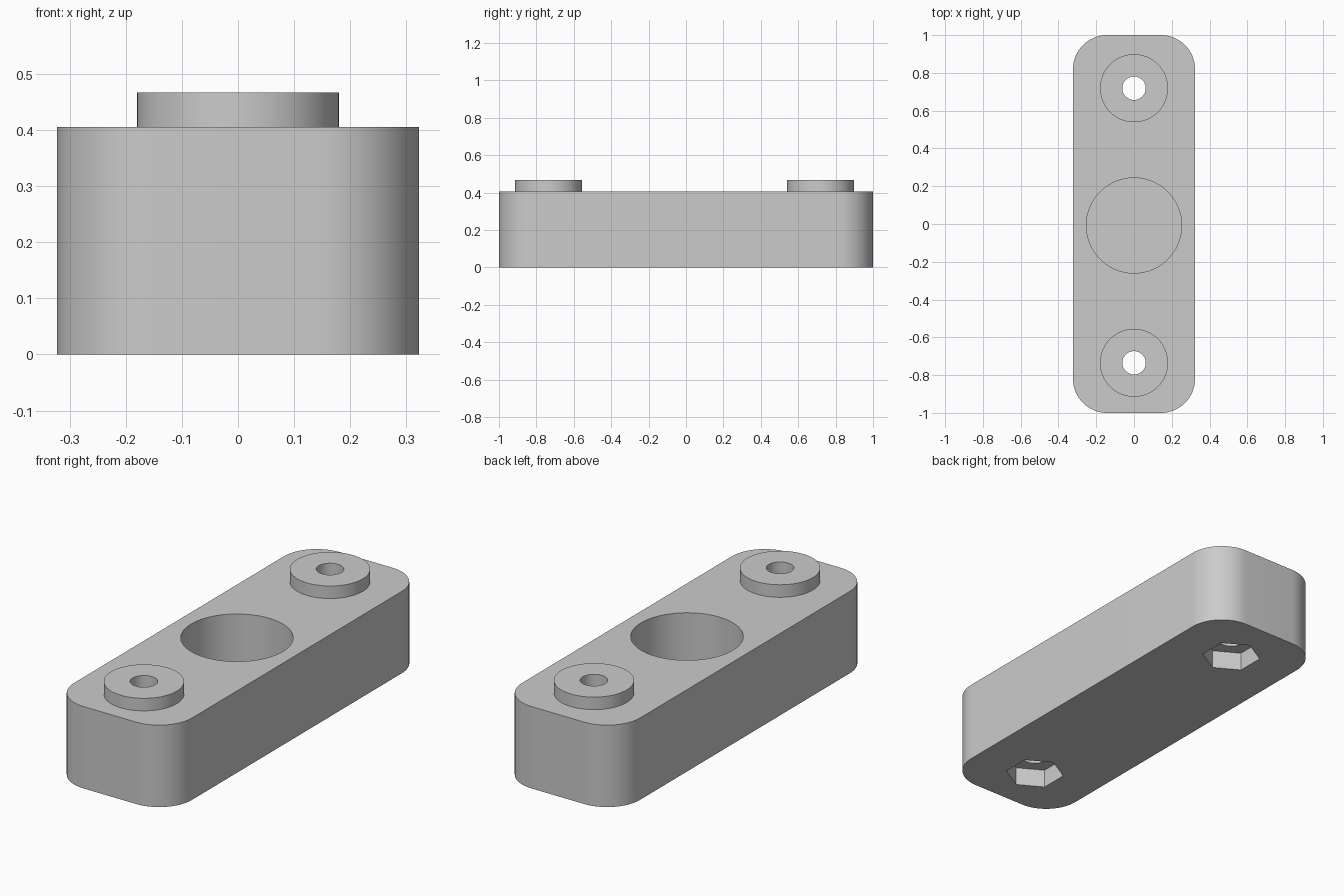
import bpy, bmesh, math

if "Cube" in bpy.data.objects:
    bpy.data.objects.remove(bpy.data.objects["Cube"])

W, L, H, R = 0.323, 1.0, 0.405, 0.18      # half width, half length, height, corner radius
TOP = 0.467                               # top of the raised bosses
CY = -0.008                               # centre of the hole pattern
HOLES = (CY - 0.727, CY + 0.727)

grey = bpy.data.materials.new("plain_grey")
grey.diffuse_color = (0.6, 0.6, 0.6, 1)
grey.use_nodes = True
grey.node_tree.nodes["Principled BSDF"].inputs["Base Color"].default_value = grey.diffuse_color


def prism(name, outline, z0, z1):
    """Extrude a closed outline between two heights."""
    bm = bmesh.new()
    face = bm.faces.new([bm.verts.new((x, y, z0)) for x, y in outline])
    ext = bmesh.ops.extrude_face_region(bm, geom=[face])
    for v in ext["geom"]:
        if isinstance(v, bmesh.types.BMVert):
            v.co.z = z1
    bmesh.ops.recalc_face_normals(bm, faces=bm.faces)
    me = bpy.data.meshes.new(name)
    bm.to_mesh(me)
    bm.free()
    me.materials.append(grey)
    ob = bpy.data.objects.new(name, me)
    bpy.context.collection.objects.link(ob)
    return ob


def ring(y, r, n, turn=0.0):
    return [(r * math.cos(turn + 2 * math.pi * i / n),
             y + r * math.sin(turn + 2 * math.pi * i / n)) for i in range(n)]


def combine(target, tool, operation):
    """Apply a boolean and remove the tool."""
    bpy.ops.object.select_all(action='DESELECT')
    bpy.context.view_layer.objects.active = target
    target.select_set(True)
    mod = target.modifiers.new("cut", 'BOOLEAN')
    mod.operation, mod.solver, mod.object = operation, 'EXACT', tool
    bpy.ops.object.modifier_apply(modifier=mod.name)
    bpy.data.objects.remove(tool)


# Rounded block
outline = []
for k, (sx, sy) in enumerate(((1, 1), (-1, 1), (-1, -1), (1, -1))):
    for i in range(17):
        a = math.pi / 2 * (k + i / 16)
        outline.append((sx * (W - R) + R * math.cos(a), sy * (L - R) + R * math.sin(a)))
body = prism("mounting_block", outline, 0, H)

# Blind round pocket in the middle
combine(body, prism("pocket_cutter", ring(CY, 0.252, 96), 0.09, 0.6), 'DIFFERENCE')

# Raised bosses, screw holes and hexagonal nut recesses
for y in HOLES:
    combine(body, prism("boss", ring(y, 0.18, 72), 0.3, TOP), 'UNION')
    combine(body, prism("screw_cutter", ring(y, 0.062, 48), -0.1, 0.6), 'DIFFERENCE')
    combine(body, prism("nut_cutter", ring(y, 0.137, 6, math.pi / 2), -0.1, 0.092), 'DIFFERENCE')

bpy.ops.object.select_all(action='DESELECT')
bpy.context.view_layer.objects.active = body
body.select_set(True)
bpy.ops.object.shade_smooth_by_angle(angle=math.radians(30))
